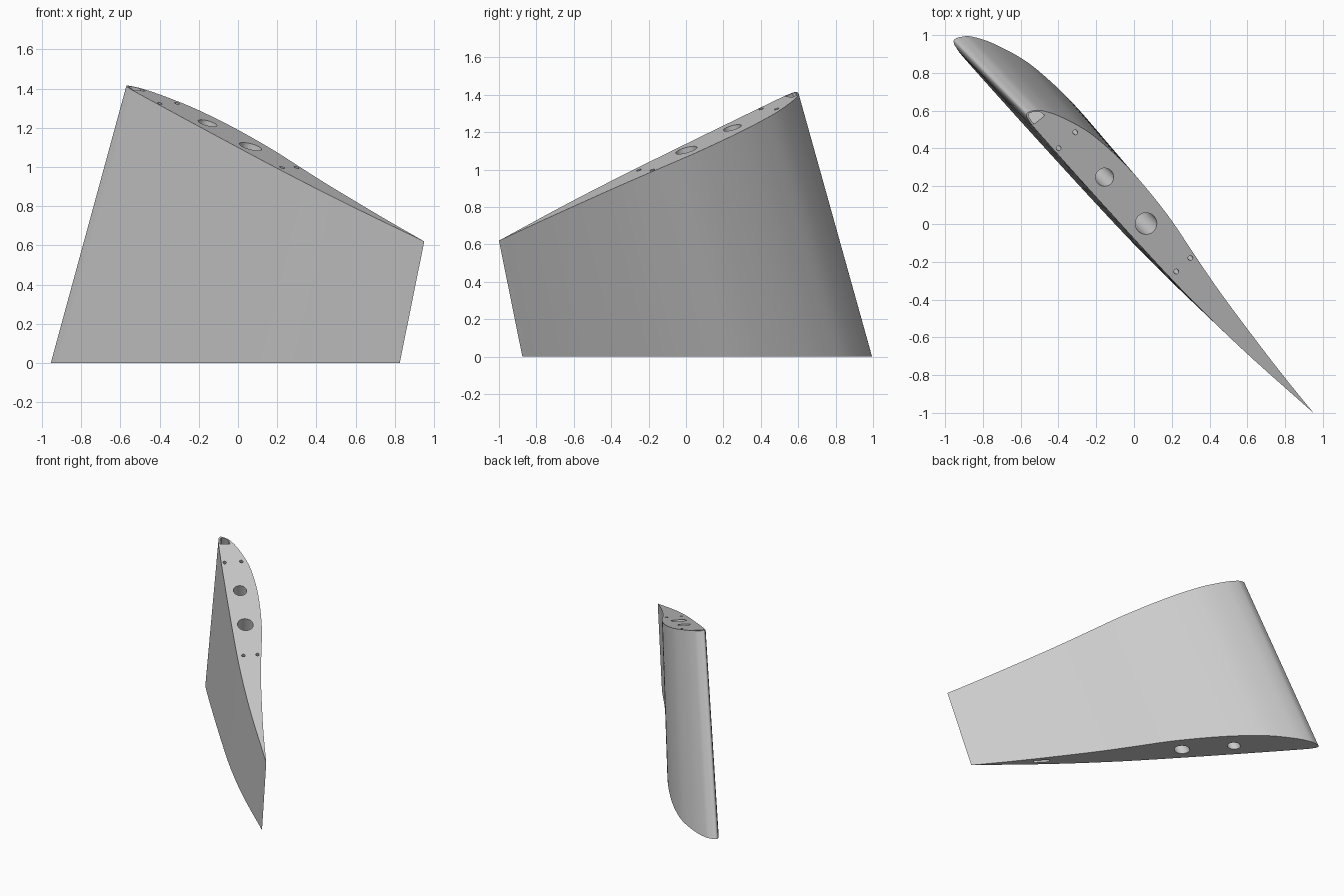
import bpy, bmesh, math
from mathutils import Vector

if "Cube" in bpy.data.objects:
    bpy.data.objects.remove(bpy.data.objects["Cube"])

grey = bpy.data.materials.new("light_grey")
grey.diffuse_color = (0.6, 0.6, 0.6, 1)
grey.use_nodes = True
grey.node_tree.nodes["Principled BSDF"].inputs["Base Color"].default_value = grey.diffuse_color

# Chord ends (leading, trailing) at the root and at the slanted tip
ROOT = Vector((-0.95, 0.978, 0)), Vector((0.825, -0.875, 0))
TIP = Vector((-0.565, 0.588, 1.415)), Vector((0.95, -1.0, 0.62))
NORMAL = Vector((0.7225, 0.691, 0))


def place(f, n, t):
    """Point at chord fraction f, thickness fraction n, span fraction t."""
    ends = []
    for lead, trail in (ROOT, TIP):
        chord = (trail - lead).xy.length
        ends.append(lead.lerp(trail, f) + NORMAL * n * chord)
    return ends[0] + (ends[1] - ends[0]) * t


def loft(bm, section, t0, t1):
    """Closed solid swept along the span from t0 to t1."""
    a = [bm.verts.new(place(f, n, t0)) for f, n in section]
    b = [bm.verts.new(place(f, n, t1)) for f, n in section]
    faces = [bm.faces.new(a), bm.faces.new(b)]
    for i in range(len(a)):
        j = (i + 1) % len(a)
        faces.append(bm.faces.new((a[i], a[j], b[j], b[i])))
    return faces


def tube(bm, f, n, radius, t0, t1, sides):
    """Round bore of constant radius following the span."""
    rings = []
    for t in (t0, t1):
        c = place(f, n, t)
        # rings lie parallel to the slanted tip at the tip end
        slope = (place(1, 0, t) - place(0, 0, t))
        slope = slope / slope.xy.length
        ring = []
        for k in range(sides):
            a = 2 * math.pi * k / sides
            ring.append(bm.verts.new(c + slope * radius * math.cos(a) + NORMAL * radius * math.sin(a)))
        rings.append(ring)
    a, b = rings
    bm.faces.new(a)
    bm.faces.new(b)
    for i in range(sides):
        j = (i + 1) % sides
        bm.faces.new((a[i], a[j], b[j], b[i]))


def finish(bm, name):
    bmesh.ops.recalc_face_normals(bm, faces=bm.faces)
    mesh = bpy.data.meshes.new(name)
    bm.to_mesh(mesh)
    bm.free()
    mesh.materials.append(grey)
    obj = bpy.data.objects.new(name, mesh)
    bpy.context.collection.objects.link(obj)
    return obj


def smooth_path(pts, steps=6):
    """Curve through the points, both ends kept."""
    p = [Vector(q) for q in pts]
    p = [2 * p[0] - p[1]] + p + [2 * p[-1] - p[-2]]
    out = []
    for i in range(1, len(p) - 2):
        a, b, c, d = p[i - 1:i + 3]
        for k in range(steps):
            u = k / steps
            out.append(0.5 * (2 * b + (c - a) * u + (2 * a - 5 * b + 4 * c - d) * u * u
                              + (3 * b - a - 3 * c + d) * u ** 3))
    return out + [p[-2]]


# Airfoil: upper side from the trailing edge, round the nose, lower side back
profile = smooth_path([
    (1, 0), (0.9, 0.008), (0.8, 0.018), (0.642, 0.037), (0.53, 0.055), (0.43, 0.0725),
    (0.35, 0.081), (0.27, 0.085), (0.2, 0.083), (0.13, 0.074), (0.06, 0.051), (0.02, 0.029),
    (0.005, 0.012), (0, 0), (0.004, -0.006), (0.015, -0.0095), (0.05, -0.013), (0.23, -0.019),
    (0.45, -0.024), (0.6, -0.0245), (0.775, -0.018), (1, 0)])[:-1]
bm = bmesh.new()
loft(bm, profile, 0, 1)
wing = finish(bm, "wing_panel")

# Bores, nose pocket and root slot
bm = bmesh.new()
tube(bm, 0.241, 0.028, 0.048, -0.05, 1.05, 40)
tube(bm, 0.391, 0.023, 0.057, -0.05, 1.05, 40)
for f, n in ((0.114, -0.004), (0.114, 0.0515), (0.525, -0.004), (0.525, 0.043)):
    tube(bm, f, n, 0.013, 0.03, 1.05, 16)
loft(bm, [(0.031, -0.007), (0.034, 0.026), (0.02, 0.0245), (0.0075, 0.012),
          (0.004, 0.003), (0.008, -0.004)], 0.03, 1.05)
loft(bm, [(0.775, -0.004), (0.82, -0.004), (0.82, 0.006), (0.775, 0.006)], -0.05, 0.38)
cutter = finish(bm, "hole_cutter")
cutter.hide_render = True

cut = wing.modifiers.new("holes", 'BOOLEAN')
cut.operation = 'DIFFERENCE'
cut.solver = 'EXACT'
cut.object = cutter
bpy.context.view_layer.objects.active = wing
wing.select_set(True)
cutter.select_set(False)
bpy.ops.object.modifier_apply(modifier=cut.name)
bpy.data.objects.remove(cutter)
bpy.ops.object.shade_smooth_by_angle(angle=math.radians(30))
